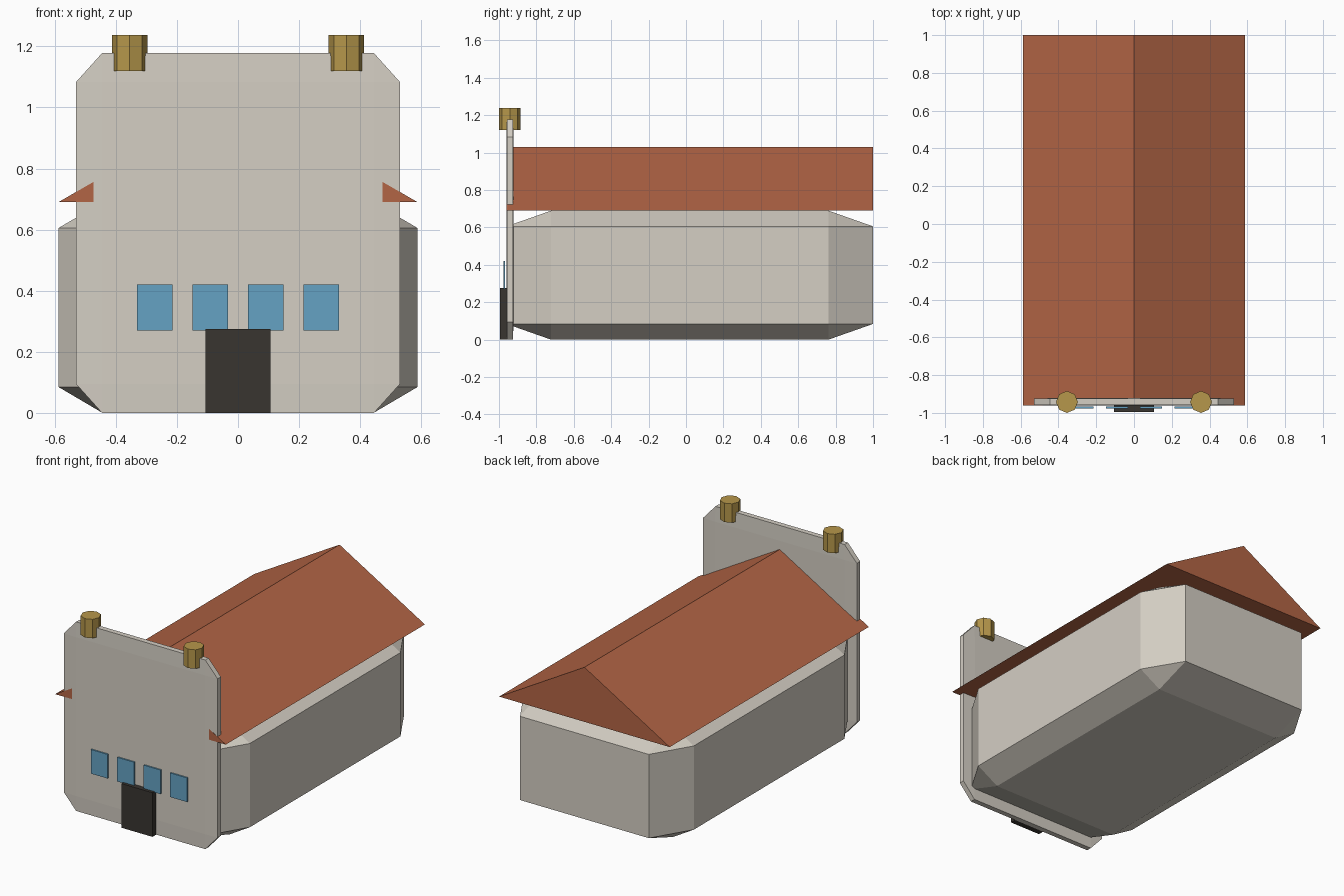
import bpy, bmesh
from mathutils import Matrix, Vector

if "Cube" in bpy.data.objects:
    bpy.data.objects.remove(bpy.data.objects["Cube"])


def material(name, rgb):
    m = bpy.data.materials.new(name)
    m.diffuse_color = (*rgb, 1)
    m.use_nodes = True
    m.node_tree.nodes["Principled BSDF"].inputs["Base Color"].default_value = m.diffuse_color
    return m


plaster = material("plaster", (0.66, 0.62, 0.55))
tile = material("roof_tile", (0.45, 0.13, 0.06))
glass = material("glass", (0.13, 0.36, 0.55))
dark = material("dark_wood", (0.04, 0.035, 0.03))
brass = material("brass", (0.47, 0.31, 0.07))


def finish(bm, name, mat):
    bmesh.ops.recalc_face_normals(bm, faces=bm.faces)
    me = bpy.data.meshes.new(name)
    bm.to_mesh(me)
    bm.free()
    me.materials.append(mat)
    ob = bpy.data.objects.new(name, me)
    bpy.context.collection.objects.link(ob)
    return ob


def block(name, lo, hi, mat, chamfer=0):
    """Unit cube, chamfered in proportion, then stretched between two corners."""
    lo, hi = Vector(lo), Vector(hi)
    bm = bmesh.new()
    bmesh.ops.create_cube(bm, size=1)
    if chamfer:
        bmesh.ops.bevel(bm, geom=bm.edges[:], offset=chamfer, segments=1,
                        affect='EDGES', clamp_overlap=True)
    bmesh.ops.scale(bm, vec=hi - lo, verts=bm.verts)
    bmesh.ops.translate(bm, vec=(lo + hi) / 2, verts=bm.verts)
    return finish(bm, name, mat)


# Chamfered main hall and tall front facade
block("hall", (-0.587, -0.96, 0), (0.587, 1.0, 0.69), plaster, 0.122)
block("facade", (-0.53, -0.961, 0), (0.53, -0.922, 1.178), plaster, 0.08)

# Gable roof: extruded triangle
bm = bmesh.new()
gable = [bm.verts.new((x, -0.96, z)) for x, z in ((-0.588, 0.69), (0.588, 0.69), (0, 1.03))]
face = bm.faces.new(gable)
ext = bmesh.ops.extrude_face_region(bm, geom=[face], use_keep_orig=True)
bmesh.ops.translate(bm, vec=(0, 1.96, 0),
                    verts=[v for v in ext["geom"] if isinstance(v, bmesh.types.BMVert)])
finish(bm, "roof", tile)

# Door and row of windows
block("door", (-0.107, -0.995, 0), (0.107, -0.957, 0.275), dark)
for i in range(4):
    x = -0.273 + i * 0.182
    block(f"window_{i + 1}", (x - 0.058, -0.976, 0.27), (x + 0.058, -0.967, 0.42), glass)

# Eight-sided finials on top of the facade
for side, x in (("left", -0.355), ("right", 0.355)):
    bm = bmesh.new()
    bmesh.ops.create_cone(bm, cap_ends=True, segments=8, radius1=0.058, radius2=0.058,
                          depth=0.118, matrix=Matrix.Translation((x, -0.942, 1.179)))
    finish(bm, f"finial_{side}", brass)
